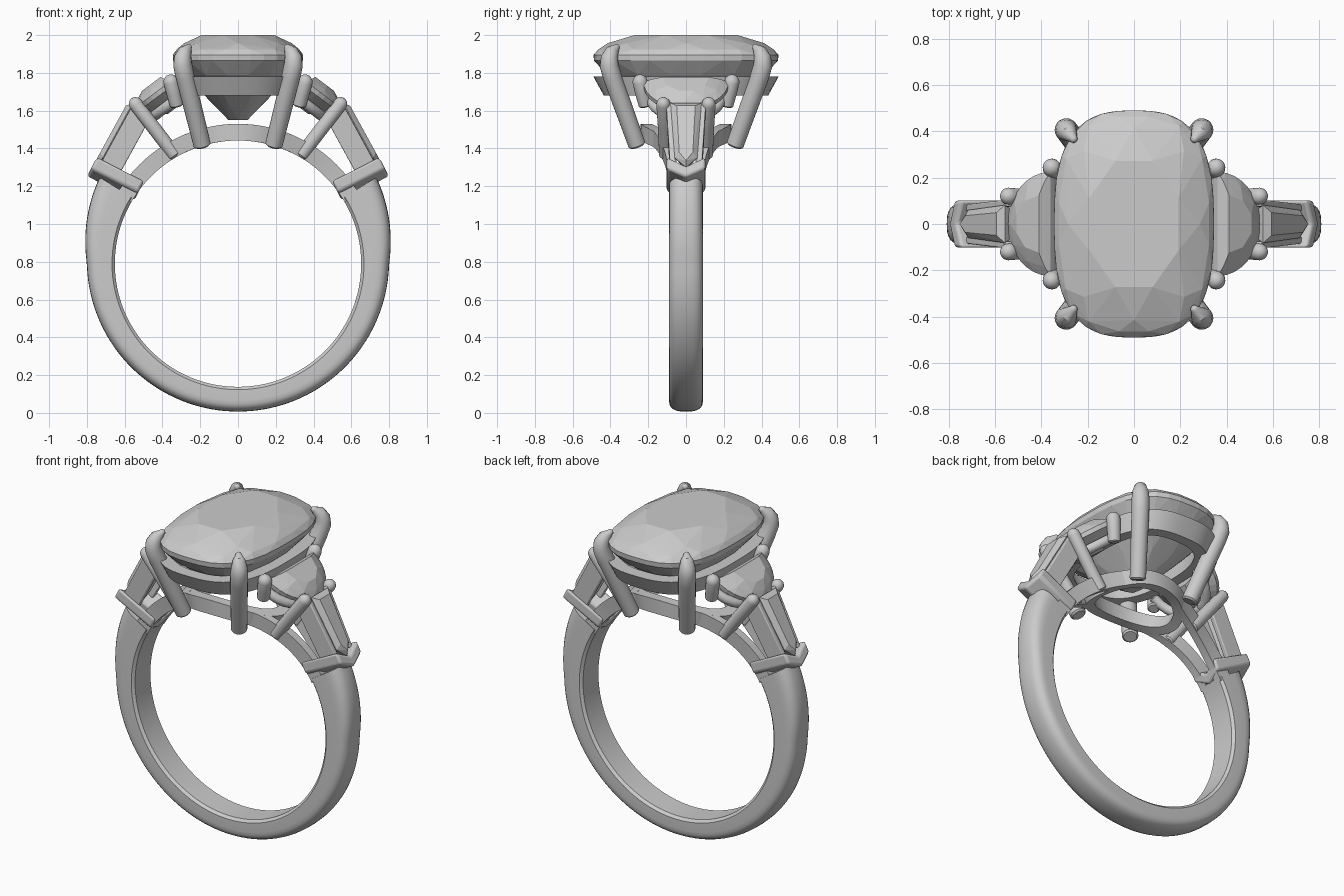
import bpy, bmesh, math
from math import sin, cos, pi, radians
from mathutils import Vector

if "Cube" in bpy.data.objects:
    bpy.data.objects.remove(bpy.data.objects["Cube"], do_unlink=True)

mat = bpy.data.materials.new("pale grey")
mat.use_nodes = True
GREY = (0.6, 0.6, 0.6, 1)
mat.diffuse_color = GREY
mat.node_tree.nodes["Principled BSDF"].inputs["Base Color"].default_value = GREY

CZ, RI = 0.79, 0.652      # finger hole centre height and radius
smooth_parts = []


def finish(name, bm, mirror="", smooth=True, bevel=0):
    bmesh.ops.recalc_face_normals(bm, faces=bm.faces)
    me = bpy.data.meshes.new(name)
    bm.to_mesh(me)
    bm.free()
    me.materials.append(mat)
    ob = bpy.data.objects.new(name, me)
    bpy.context.collection.objects.link(ob)
    if bevel:
        b = ob.modifiers.new("bevel", "BEVEL")
        b.width, b.segments = bevel, 3
    if mirror:
        m = ob.modifiers.new("mirror", "MIRROR")
        m.use_axis = ("x" in mirror, "y" in mirror, False)
        m.use_mirror_merge = False
    if smooth:
        smooth_parts.append(ob)
    return ob


def loft(name, rings, closed=False, **kw):
    """Skin a list of equal point rings, capped unless closed."""
    bm = bmesh.new()
    loops = [[bm.verts.new(p) for p in ring] for ring in rings]
    n = len(loops[0])
    for a, b in zip(loops, loops[1:] + (loops[:1] if closed else [])):
        for i in range(n):
            j = (i + 1) % n
            bm.faces.new((a[i], a[j], b[j], b[i]))
    if not closed:
        bm.faces.new(loops[0])
        bm.faces.new(loops[-1])
    return finish(name, bm, **kw)


def gem(name, points, **kw):
    """Faceted stone as the hull of its corner points."""
    bm = bmesh.new()
    for p in points:
        bm.verts.new(p)
    res = bmesh.ops.convex_hull(bm, input=bm.verts)
    loose = [v for v in bm.verts if not v.link_faces]
    bmesh.ops.delete(bm, geom=loose, context="VERTS")
    bmesh.ops.dissolve_limit(bm, angle_limit=0.01, verts=bm.verts, edges=bm.edges)
    return finish(name, bm, smooth=False, **kw)


def rod(name, path, radii, mirror="xy", sides=20):
    """Round bar with a domed far end."""
    pts = [Vector(p) for p in path]
    stops = []
    for i, p in enumerate(pts):
        t = (pts[min(i + 1, len(pts) - 1)] - pts[max(i - 1, 0)]).normalized()
        stops.append((p, t, radii[i]))
    p, t, r = stops[-1]
    stops += [(p + t * r * sin(radians(a)), t, r * cos(radians(a))) for a in (25, 50, 70, 85)]
    p, t, r = stops[0]
    stops.insert(0, (p - t * r * 0.2, t, r * 0.8))
    rings = []
    for p, t, r in stops:
        u = t.cross(Vector((0.3, -1, 0))).normalized()
        v = t.cross(u)
        rings.append([p + (u * cos(k * 2 * pi / sides) + v * sin(k * 2 * pi / sides)) * r
                      for k in range(sides)])
    return loft(name, rings, mirror=mirror)


def cushion(rx, ry, z, count, turn=0.0, n=2.8):
    """Rounded-rectangle outline."""
    out = []
    for k in range(count):
        a = 2 * pi * (k + turn) / count
        c, s = cos(a), sin(a)
        f = (abs(c) ** n + abs(s) ** n) ** (-1 / n)
        out.append(Vector((rx * c * f, ry * s * f, z)))
    return out


def frame(origin, along):
    """Local axes on the right shoulder: along, y, outward normal."""
    o, d = Vector((origin[0], 0, origin[1])), Vector((along[0], 0, along[1])).normalized()
    n = Vector((-d.z, 0, d.x))
    return lambda a, y, b: o + d * a + n * b + Vector((0, y, 0))


def polar(deg, r, y):
    return Vector((r * cos(radians(deg)), y, CZ + r * sin(radians(deg))))


# Shank: flat inside, rounded outside, thicker towards the shoulders
rings = []
for i in range(97):
    deg = 148 + i * 244 / 96
    s = sin(radians(deg))
    ro = 0.8 + (0.12 * s if s > 0 else 0.017 * s)
    w, h = 0.09, ro - RI
    ring = [polar(deg, RI, -w + 0.015), polar(deg, RI, w - 0.015), polar(deg, RI + 0.015, w)]
    for k in range(13):
        a = pi * k / 12
        c, q = cos(a), sin(a)
        ring.append(polar(deg, RI + h * 0.55 + h * 0.45 * q ** 0.8,
                          w * math.copysign(abs(c) ** 0.7, c)))
    ring.append(polar(deg, RI + 0.015, -w))
    rings.append(ring)
loft("shank", rings)

# Curved gallery oval resting on the finger circle
rings = []
for k in range(64):
    a = 2 * pi * k / 64
    sec = []
    for off, r in ((0, RI), (0, 0.74), (-0.06, 0.74), (-0.06, RI)):
        x, y = (0.32 + off) * cos(a), (0.24 + off) * sin(a)
        sec.append(polar(90 - math.degrees(x / 0.69), r, y))
    rings.append(sec)
loft("gallery_oval", rings, closed=True)

# Twin lower rails from the shank to the gallery oval
rings = []
for i in range(15):
    f = i / 14
    y = 0.06 + 0.09 * f * f
    rings.append([polar(30 + 42 * f, r, y + o)
                  for r, o in ((RI, -0.025), (RI, 0.025), (0.74, 0.025), (0.74, -0.025))])
loft("lower_rail", rings, mirror="xy")

# Basket rail under the centre stone
layers = [cushion(*size, 64) for size in ((0.345, 0.49, 1.78), (0.315, 0.435, 1.68),
                                          (0.25, 0.37, 1.68), (0.27, 0.41, 1.78))]
loft("basket_rail", list(zip(*layers)), closed=True)

# Centre stone: table, crown, girdle and pavilion
gem("centre_stone",
    cushion(0.205, 0.29, 2.0, 8, 0.5, 2.2) + cushion(0.285, 0.415, 1.957, 8, 0, 2.5)
    + cushion(0.325, 0.465, 1.925, 16, 0.5)
    + cushion(0.345, 0.49, 1.895, 32) + cushion(0.343, 0.487, 1.865, 32)
    + cushion(0.285, 0.42, 1.79, 16, 0.5) + cushion(0.17, 0.25, 1.67, 8, 0.5)
    + cushion(0.05, 0.07, 1.55, 8))

# Four claws gripping the centre stone
rod("centre_claw", [(0.19, 0.26, 1.42), (0.235, 0.325, 1.6), (0.28, 0.39, 1.78),
                    (0.293, 0.407, 1.84), (0.292, 0.405, 1.88), (0.28, 0.39, 1.915),
                    (0.262, 0.368, 1.935)],
    [0.046, 0.048, 0.05, 0.05, 0.046, 0.036, 0.018])

# Half-moon side stones
moon = frame((0.355, 1.745), (0.8, -0.6))


def half_moon(scale, start, depth, count):
    return [moon(start + 0.23 * scale * cos(a), 0.225 * scale * sin(a), depth)
            for a in (pi * (k / (count - 1) - 0.5) for k in range(count))]


gem("half_moon_stone",
    half_moon(0.55, 0.025, 0.06, 6) + half_moon(0.82, 0.012, 0.035, 7)
    + half_moon(1, 0, 0.01, 17) + half_moon(1, 0, -0.015, 17)
    + half_moon(0.4, 0.02, -0.12, 5), mirror="x")
rod("half_moon_seat", half_moon(0.84, 0, -0.085, 13), [0.028] * 13, mirror="x", sides=12)
rod("half_moon_claw", [(0.325, 0.215, 1.63), (0.34, 0.23, 1.69), (0.355, 0.243, 1.752)],
    [0.036, 0.038, 0.04])

# Long bars shared by the half-moon and the tapered stone
rod("shared_claw", [(0.335, 0.105, 1.365), (0.45, 0.112, 1.515), (0.542, 0.12, 1.635)],
    [0.037, 0.037, 0.037])

# Tapered shoulder stones between channel walls
chan = frame((0.575, 1.65), (0.17, -0.31))
plan = [(0, 0.082), (0.33, 0.06), (0.39, 0)]
gem("tapered_stone",
    [chan(a, s * y, -0.02) for a, y in plan for s in (1, -1)]
    + [chan(0.03 + a * 0.85, s * y * 0.6, 0.005) for a, y in plan for s in (1, -1)]
    + [chan(0.04 + a * 0.8, s * y * 0.35, -0.12) for a, y in plan for s in (1, -1)],
    mirror="x")
loft("channel_wall", [[chan(a, y - t, b) for t, b in
                       ((0, -0.025), (0, -0.14), (0.03, -0.14), (0.03, -0.025))]
                      for a, y in ((-0.01, 0.106), (0.36, 0.085))],
     mirror="xy", bevel=0.006)
loft("channel_end", [[chan(a, y, b) for a, b in
                      ((0, -0.05), (0, -0.14), (0.03, -0.14), (0.03, -0.05))]
                     for y in (-0.09, 0.09)], mirror="x")

# Chevron tips clasping the shank
tip = frame((0.8, 1.25), (0.45, -0.89))
chevron = [(0, 0), (-0.05, 0.102), (-0.12, 0.102), (-0.065, 0), (-0.12, -0.102), (-0.05, -0.102)]
loft("chevron_tip", [[tip(a, y, b) for a, y in chevron] for b in (0, -0.28)],
     mirror="x", bevel=0.015)

# Smooth the metal while keeping its sharp edges
bpy.ops.object.select_all(action="DESELECT")
for ob in smooth_parts:
    ob.select_set(True)
bpy.context.view_layer.objects.active = smooth_parts[0]
bpy.ops.object.shade_smooth_by_angle(angle=radians(35))
